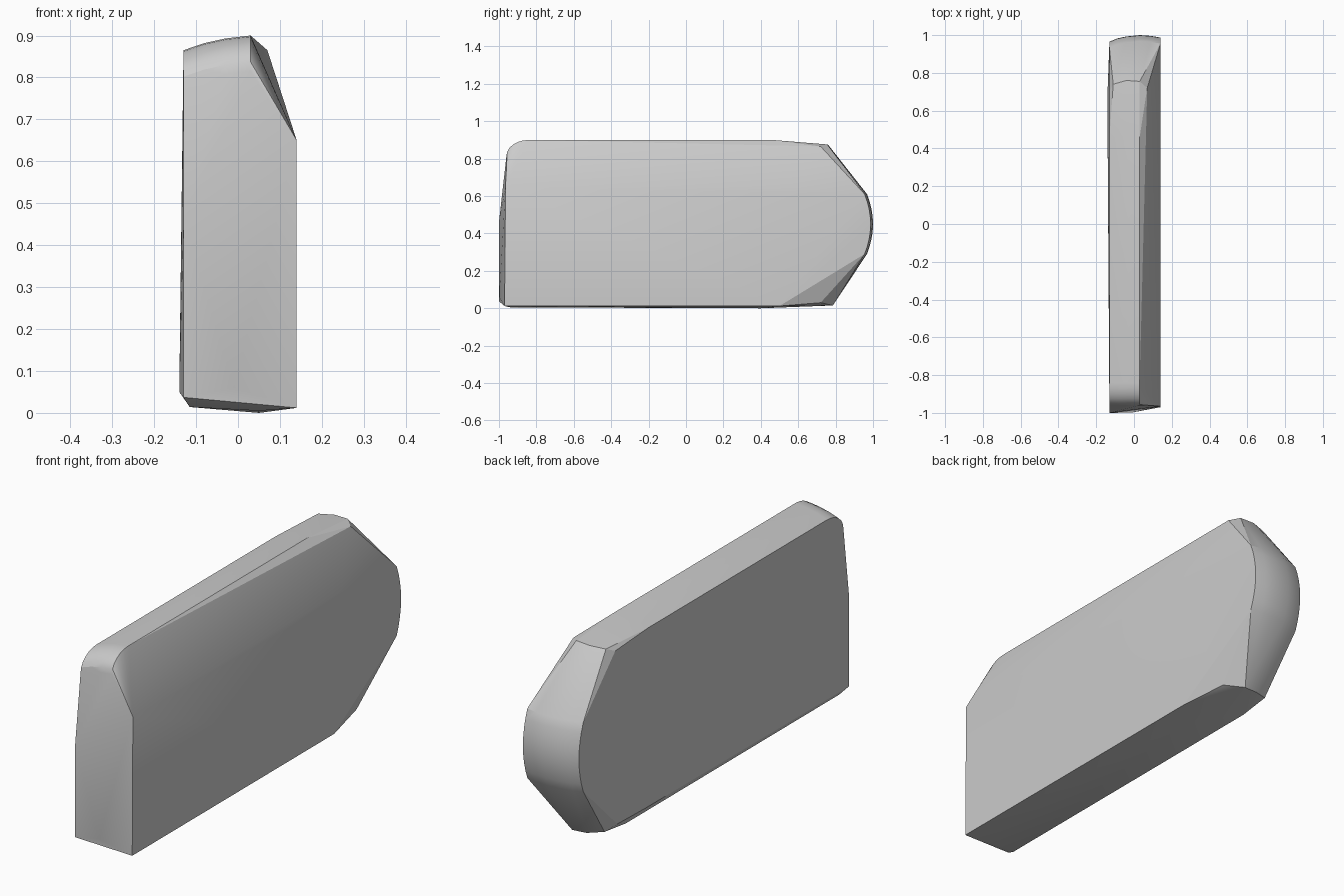
import bpy, bmesh, math

if "Cube" in bpy.data.objects:
    bpy.data.objects.remove(bpy.data.objects["Cube"])

points = []

# Rounded nose at the back: (x, furthest y) of the crowned end
for x, reach in [(-0.13, 0.965), (-0.09, 0.982), (-0.04, 0.993), (0.03, 1.0),
                 (0.09, 0.996), (0.14, 0.987)]:
    for i in range(9):
        t = -1 + i / 4
        points.append((x, reach - 0.032 * t * t, 0.45 + 0.16 * t))

# Crowned top: (x, height), rounded over at the front
for x, top in [(-0.13, 0.865), (-0.08, 0.882), (-0.03, 0.893), (0.03, 0.9)]:
    for i in range(7):
        a = math.pi / 2 * i / 6
        points.append((x, -0.84 - 0.12 * math.sin(a),
                       top - 0.085 * (1 - math.cos(a))))
    points.append((x, 0.46, top))

# Shoulder where the top drops to the nose
points += [(-0.13, 0.70, 0.85), (-0.11, 0.74, 0.868), (-0.04, 0.76, 0.874),
           (0.03, 0.755, 0.876), (0.07, 0.72, 0.865)]

# Flat right wall and the front face
points += [(0.14, -0.965, 0.65), (0.14, 0.55, 0.648),
           (0.14, -0.97, 0.012), (0.14, 0.50, 0.012),
           (-0.13, -1.0, 0.46), (-0.13, -1.0, 0.037),
           (-0.01, -0.998, 0.06), (-0.115, -0.95, 0.014), (0.05, -0.94, 0.005)]

# Underside and its back corner
points += [(0.05, 0.40, 0.0), (-0.115, 0.60, 0.014),
           (0.10, 0.72, 0.03), (0.03, 0.785, 0.015), (-0.04, 0.78, 0.018),
           (-0.11, 0.75, 0.03), (-0.14, 0.50, 0.05), (-0.14, 0.70, 0.055),
           (-0.138, 0.72, 0.12)]

# Solid block wrapped around the sections
bm = bmesh.new()
for p in points:
    bm.verts.new(p)
hull = bmesh.ops.convex_hull(bm, input=bm.verts)
loose = [v for v in bm.verts if not v.link_faces]
bmesh.ops.delete(bm, geom=loose, context='VERTS')
bmesh.ops.dissolve_limit(bm, angle_limit=math.radians(0.3),
                         verts=bm.verts, edges=bm.edges)
bmesh.ops.recalc_face_normals(bm, faces=bm.faces)
mesh = bpy.data.meshes.new("rounded_block")
bm.to_mesh(mesh)
bm.free()
block = bpy.data.objects.new("rounded_block", mesh)
bpy.context.collection.objects.link(block)
bpy.context.view_layer.objects.active = block
block.select_set(True)
bpy.ops.object.shade_smooth_by_angle(angle=math.radians(20))
